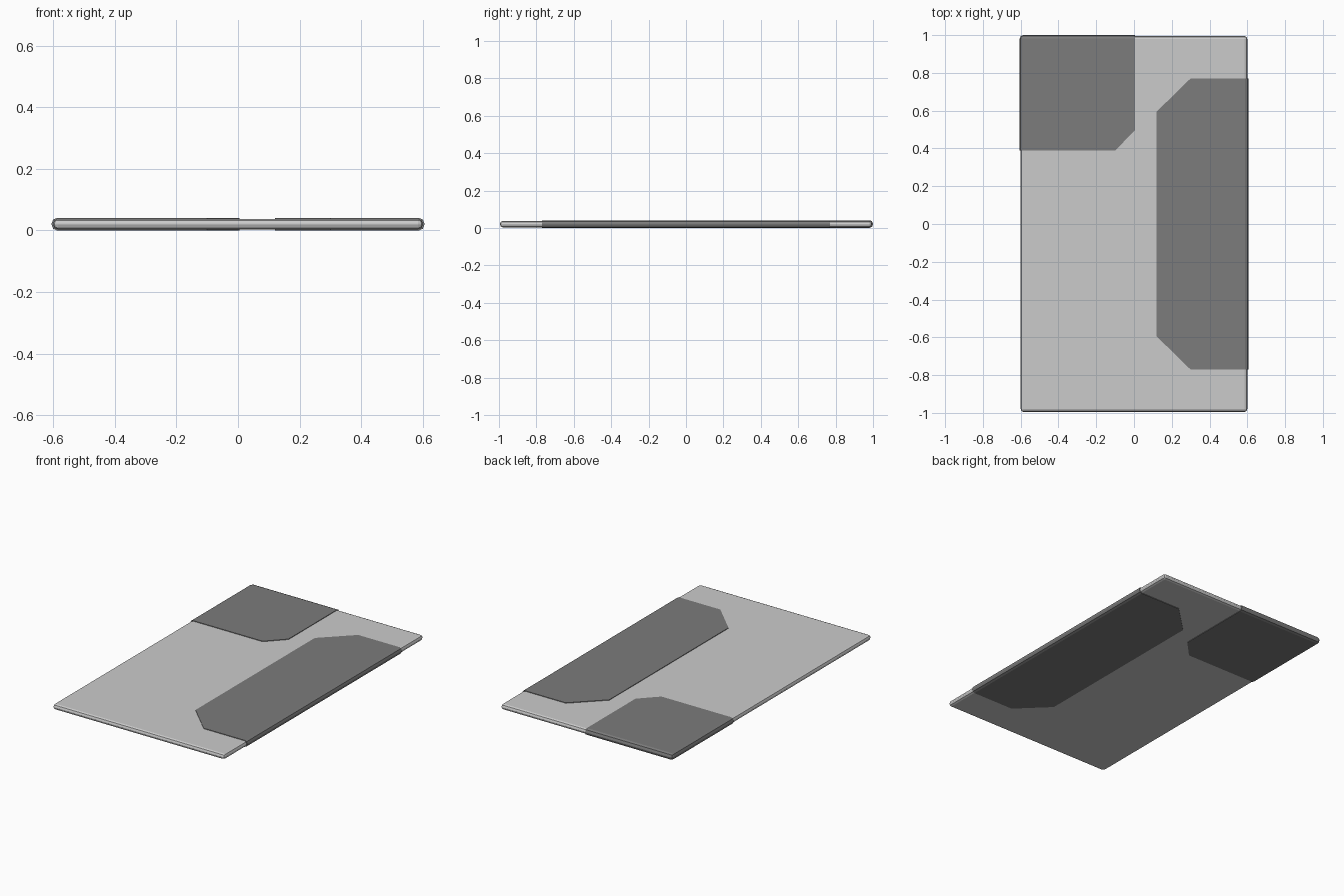
import bpy, bmesh
from mathutils import Vector, Matrix

if "Cube" in bpy.data.objects:
    bpy.data.objects.remove(bpy.data.objects["Cube"])

MID_Z = 0.0205
dark = bpy.data.materials.new("dark_grey")
dark.diffuse_color = (0.2, 0.2, 0.2, 1)
dark.use_nodes = True
dark.node_tree.nodes["Principled BSDF"].inputs["Base Color"].default_value = dark.diffuse_color


def rounded_slab(size, bevel):
    bm = bmesh.new()
    bmesh.ops.create_cube(bm, size=1, matrix=Matrix.Diagonal((*size, 1)))
    bmesh.ops.bevel(bm, geom=bm.edges[:], offset=bevel, segments=2,
                    profile=0.5, affect='EDGES')
    bmesh.ops.translate(bm, verts=bm.verts, vec=(0, 0, MID_Z))
    return bm


def finish(bm, name, material=None):
    bmesh.ops.recalc_face_normals(bm, faces=bm.faces)
    mesh = bpy.data.meshes.new(name)
    bm.to_mesh(mesh)
    bm.free()
    if material:
        mesh.materials.append(material)
    obj = bpy.data.objects.new(name, mesh)
    bpy.context.collection.objects.link(obj)
    return obj


def cover(name, cuts):
    # Slightly larger slab, trimmed along a run of points (kept side on the left)
    bm = rounded_slab((1.21, 2.0, 0.041), 0.0185)
    for a, b in zip(cuts, cuts[1:]):
        d = Vector((b[0] - a[0], b[1] - a[1], 0))
        res = bmesh.ops.bisect_plane(
            bm, geom=bm.verts[:] + bm.edges[:] + bm.faces[:], dist=1e-5,
            plane_co=(a[0], a[1], 0), plane_no=(d.y, -d.x, 0), clear_outer=True)
        rim = [e for e in res["geom_cut"] if isinstance(e, bmesh.types.BMEdge)]
        bmesh.ops.holes_fill(bm, edges=rim, sides=0)
    return finish(bm, name, dark)


# Main light panel
finish(rounded_slab((1.2, 1.99, 0.034), 0.0155), "panel")

# Corner cover with one clipped corner
cover("corner_cover", [(-0.7, 0.388), (-0.10, 0.388), (0.005, 0.497), (0.005, 1.1)])

# Long side cover with two clipped corners
cover("side_cover", [(0.7, 0.771), (0.30, 0.771), (0.12, 0.595),
                     (0.12, -0.595), (0.30, -0.771), (0.7, -0.771)])
